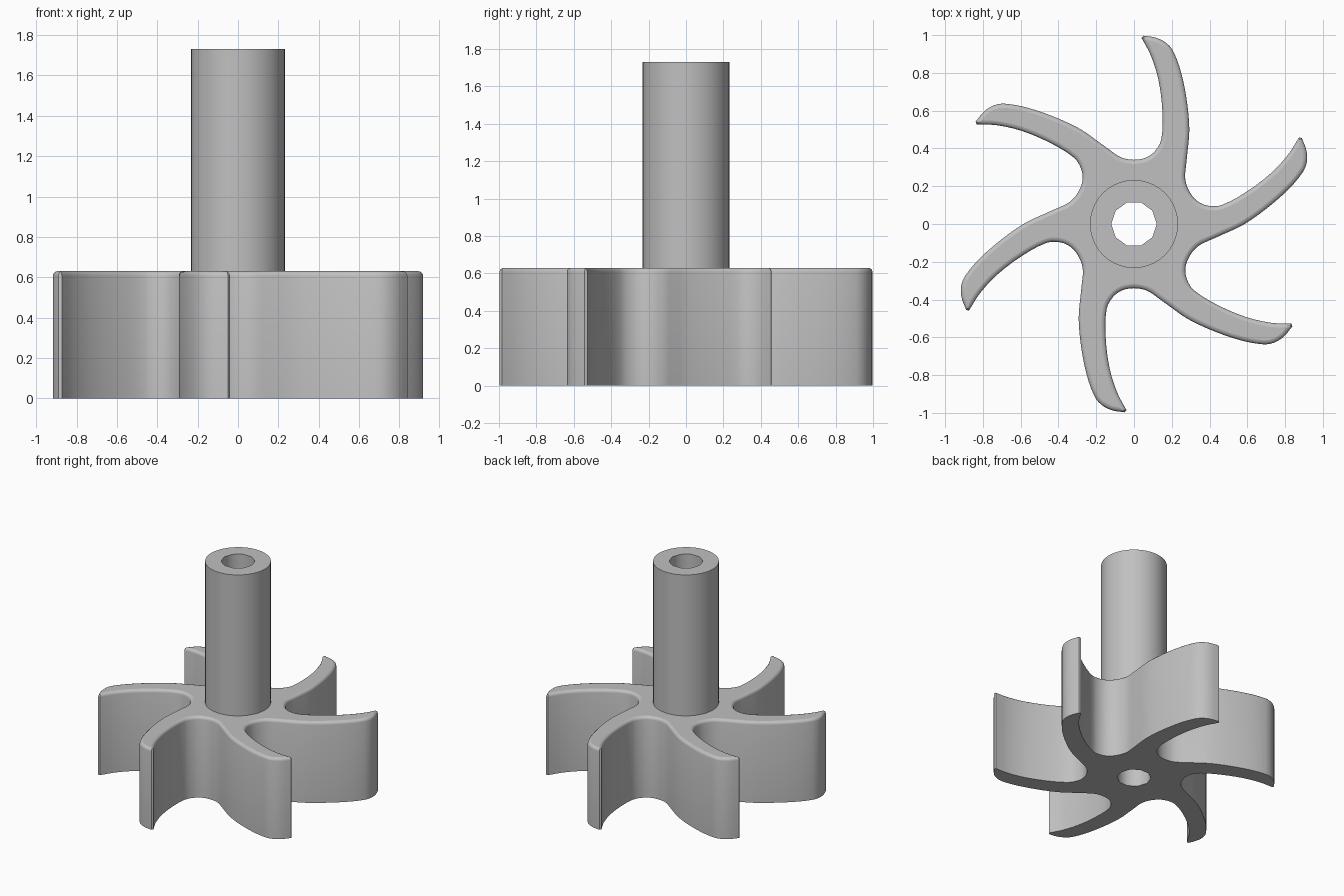
import bpy, bmesh, math
from mathutils import Vector, Matrix
from mathutils.geometry import interpolate_bezier

cube = bpy.data.objects.get("Cube")
if cube:
    bpy.data.objects.remove(cube, do_unlink=True)

BLADES, BLADE_TOP, SHAFT_TOP = 6, 0.63, 1.73
BORE_R, SHAFT_R = 0.12, 0.233

# One flat colour
grey = bpy.data.materials.new("mid grey")
grey.use_nodes = True
colour = (0.53, 0.53, 0.53, 1)
grey.diffuse_color = colour
grey.node_tree.nodes["Principled BSDF"].inputs["Base Color"].default_value = colour


def smooth_path(pts, steps=3):
    """Rounded path through the points, without the last one."""
    pts = [Vector((x, y, 0)) for x, y in pts]
    tan = [(pts[min(i + 1, len(pts) - 1)] - pts[max(i - 1, 0)]) / 6 for i in range(len(pts))]
    out = []
    for i in range(len(pts) - 1):
        limit = (pts[i + 1] - pts[i]).length / 3
        a, b = (t.normalized() * limit for t in tan[i:i + 2])
        out += interpolate_bezier(pts[i], pts[i] + a, pts[i + 1] - b, pts[i + 1], steps + 1)[:-1]
    return out


def circle(radius, sides, z=0):
    return [Vector((radius * math.cos(i * math.tau / sides),
                    radius * math.sin(i * math.tau / sides), z)) for i in range(sides)]


def loop(bm, pts):
    verts = [bm.verts.new(p) for p in pts]
    return [bm.edges.new((v, verts[(i + 1) % len(verts)])) for i, v in enumerate(verts)]


def finish(name, bm):
    bmesh.ops.recalc_face_normals(bm, faces=bm.faces)
    mesh = bpy.data.meshes.new(name)
    bm.to_mesh(mesh)
    bm.free()
    obj = bpy.data.objects.new(name, mesh)
    bpy.context.collection.objects.link(obj)
    mesh.materials.append(grey)
    bpy.ops.object.select_all(action="DESELECT")
    obj.select_set(True)
    bpy.context.view_layer.objects.active = obj
    bpy.ops.object.shade_smooth_by_angle(angle=math.radians(40))
    for p in mesh.polygons:
        if abs(p.normal.z) > 0.99:
            p.use_smooth = False


# Outline of one swept blade: rounded back, sharp tip, hollow front, valley
back = [(0.27, 0.26), (0.283, 0.38), (0.293, 0.5), (0.28, 0.65), (0.25, 0.8),
        (0.21, 0.91), (0.175, 0.955), (0.12, 0.985), (0.05, 0.997)]
front = [(0.04, 0.985), (0.09, 0.89), (0.13, 0.76), (0.15, 0.6), (0.145, 0.45),
         (0.11, 0.385), (0.06, 0.35), (0, 0.34), (-0.055, 0.348), (-0.09, 0.364)]
sector = smooth_path(back) + [Vector((*back[-1], 0))] + smooth_path(front)
outline = [Matrix.Rotation(i * math.tau / BLADES, 3, "Z") @ p
           for i in range(BLADES) for p in sector]

# Impeller: filled outline with a bore, raised, top rim rounded
bm = bmesh.new()
edges = loop(bm, outline) + loop(bm, circle(BORE_R, 10))
bmesh.ops.triangle_fill(bm, edges=edges, use_beauty=True)
raised = bmesh.ops.extrude_face_region(bm, geom=bm.faces[:], use_keep_orig=True)["geom"]
top = [v for v in raised if isinstance(v, bmesh.types.BMVert)]
bmesh.ops.translate(bm, verts=top, vec=(0, 0, BLADE_TOP))
rim = [e for e in bm.edges
       if all(v.co.z > BLADE_TOP / 2 and v.co.xy.length > SHAFT_R for v in e.verts)
       and any(abs(f.calc_area() and f.normal.z) < 0.5 for f in e.link_faces)]
bm.normal_update()
rim = [e for e in rim if any(abs(f.normal.z) < 0.5 for f in e.link_faces)]
bmesh.ops.bevel(bm, geom=rim, offset=0.022, segments=3, profile=0.5,
                affect="EDGES", clamp_overlap=False)
finish("impeller", bm)

# Hollow shaft: outer wall, end ring and bore wall
bm = bmesh.new()
foot = loop(bm, circle(SHAFT_R, 40, BLADE_TOP))
outer = loop(bm, circle(SHAFT_R, 40, SHAFT_TOP))
inner = loop(bm, circle(BORE_R, 10, SHAFT_TOP))
inner_foot = loop(bm, circle(BORE_R, 10, BLADE_TOP))
for a, b in ((foot, outer), (inner, inner_foot)):
    bmesh.ops.bridge_loops(bm, edges=a + b)
bmesh.ops.triangle_fill(bm, edges=outer + inner, use_beauty=True)
finish("shaft", bm)
